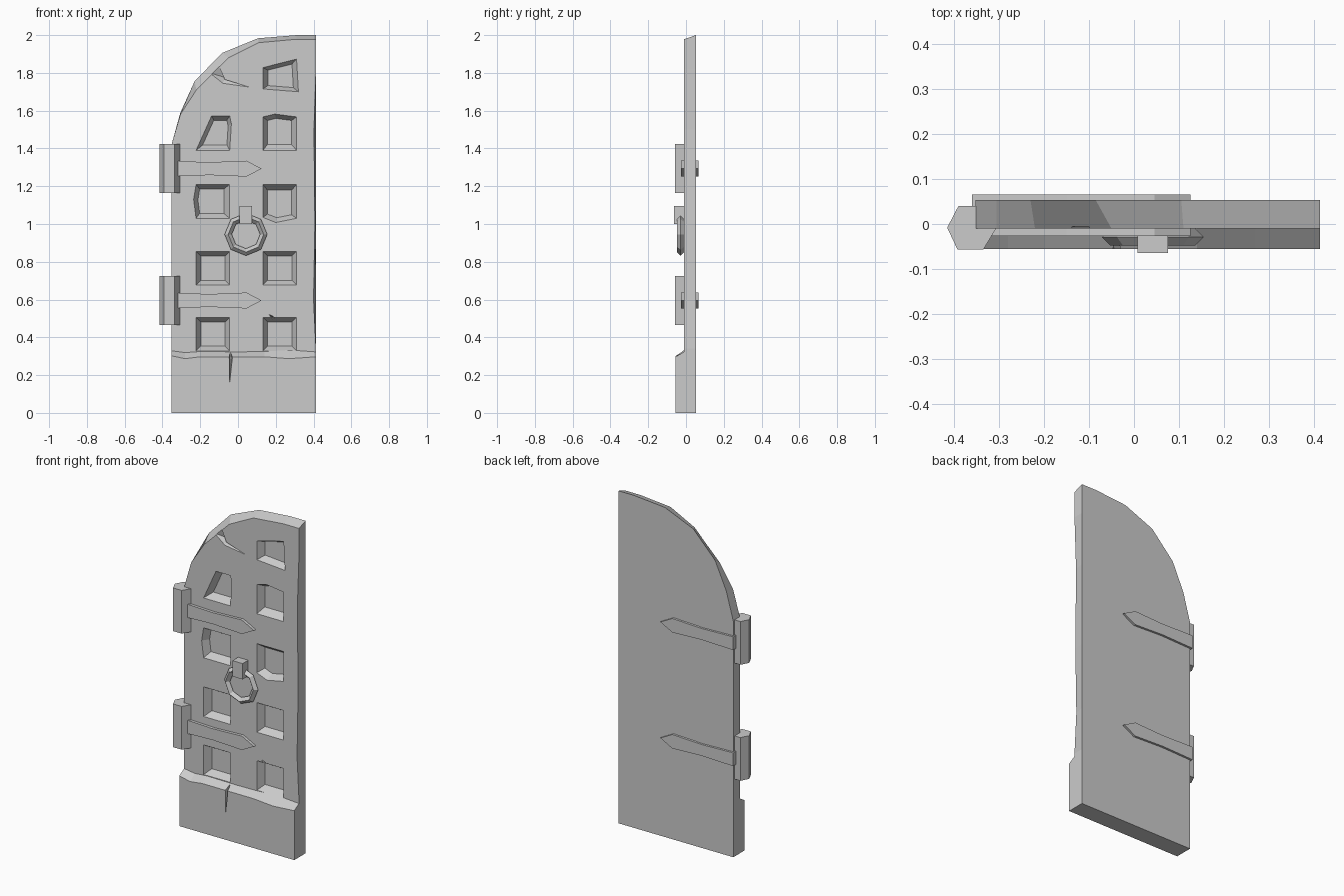
import bpy, bmesh, math
from mathutils import Vector

cube = bpy.data.objects.get("Cube")
if cube:
    bpy.data.objects.remove(cube)

stone = bpy.data.materials.new("plain grey")
stone.use_nodes = True
GREY = (0.6, 0.6, 0.6, 1)
stone.diffuse_color = GREY
stone.node_tree.nodes["Principled BSDF"].inputs["Base Color"].default_value = GREY


def finish(bm, name):
    bmesh.ops.recalc_face_normals(bm, faces=bm.faces)
    mesh = bpy.data.meshes.new(name)
    bm.to_mesh(mesh)
    bm.free()
    mesh.materials.append(stone)
    ob = bpy.data.objects.new(name, mesh)
    bpy.context.collection.objects.link(ob)
    return ob


def loft(bm, rings):
    """Closed solid through matching outlines; each ring is (y, [(x, z), ...])."""
    loops = [[bm.verts.new((x, y, z)) for x, z in pts] for y, pts in rings]
    for a, b in zip(loops, loops[1:]):
        for i in range(len(a)):
            j = (i + 1) % len(a)
            bm.faces.new((a[i], a[j], b[j], b[i]))
    bm.faces.new(loops[0])
    bm.faces.new(loops[-1])


def solid(name, *rings):
    bm = bmesh.new()
    loft(bm, rings)
    return finish(bm, name)


def shrink(pts, factor):
    c = sum((Vector(p) for p in pts), Vector((0, 0))) / len(pts)
    return [tuple(c + (Vector(p) - c) * factor) for p in pts]


def cutter(name, outlines, top, front, deep, factor):
    bm = bmesh.new()
    for pts in outlines:
        loft(bm, [(top, pts), (front, pts), (deep, shrink(pts, factor))])
    ob = finish(bm, name)
    ob.hide_render = True
    ob.hide_set(True)
    ob.display_type = 'WIRE'
    return ob


def cut(target, tool):
    mod = target.modifiers.new(tool.name, 'BOOLEAN')
    mod.operation = 'DIFFERENCE'
    mod.solver = 'EXACT'
    mod.object = tool


L, R, FACE, BACK = -0.352, 0.413, -0.01, 0.053

# Door leaf: arched slab with a worn front edge
back = [(L, 0), (L, 1.42), (-.305, 1.59), (-.23, 1.755), (-.085, 1.905), (.105, 1.983),
        (.31, 2), (R, 2), (R, 1.82), (R, 1.5), (R, 1.0), (R, .6), (R, .34), (R, 0)]
front = [(L, 0), (L, 1.42), (-.305, 1.58), (-.22, 1.71), (-.05, 1.88), (.11, 1.96),
         (.31, 1.978), (R, 1.978), (R, 1.82), (.402, 1.5), (.407, 1.0), (.4, .6), (R, .34), (R, 0)]
door = solid("door_leaf", (FACE, front), (BACK, back))

# Kick board along the bottom with an uneven sloped top
low = [(L, .302), (-.28, .287), (-.2, .297), (0, .297), (.14, .297), (.27, .287), (R, .297)]
high = [(L, .329), (-.28, .319), (-.2, .325), (0, .323), (.14, .325), (.27, .333), (R, .323)]
base = [(R, 0), (L, 0)]
kick_board = solid("kick_board", (-.055, low + base), (FACE, high + base))

# Sunken panels, some with broken outlines
def square(x, z, h=.178):
    return [(x, z), (x + .178, z), (x + .178, z + h), (x, z + h)]


XL, XR = -.222, .132
panels = [square(x, z) for x in (XL, XR) for z in (.328, .677)]
panels += [
    [(XL, 1.03), (-.044, 1.03), (-.044, 1.21), (XL, 1.21), (-.235, 1.13)],
    [(XL, 1.39), (-.044, 1.39), (-.035, 1.53), (-.044, 1.572), (-.14, 1.572)],
    [(XR, 1.035), (.2, 1.008), (.31, 1.03), (.31, 1.21), (XR, 1.21)],
    [(XR, 1.39), (.31, 1.39), (.31, 1.567), (.195, 1.582), (XR, 1.567)],
    [(XR, 1.715), (.32, 1.70), (.31, 1.873), (XR, 1.828)],
]
cut(door, cutter("panel_cutter", panels, -.03, FACE, .033, .72))

# Cracks and chips
cracks = [
    [(-.15, 1.80), (-.105, 1.845), (-.07, 1.765), (.06, 1.725), (-.08, 1.745)],
    [(.165, .52), (.185, .49), (.2, .5), (.18, .515)],
]
cut(door, cutter("crack_cutter", cracks, -.03, FACE, .015, .1))
split = [[(-.045, .15), (-.03, .29), (-.035, .36), (-.047, .36)]]
cut(kick_board, cutter("split_cutter", split, -.08, -.055, -.02, .4))

# Hinges: six-sided barrel with a pointed strap on each face
barrel = [(-.415, -.008), (-.39, .04), (-.343, .04), (-.305, -.008), (-.335, -.057), (-.392, -.057)]


def strap(x, z):
    top = [(x, .04), (-.15, .034), (.045, .042)]
    pts = top + [(.125, 0)] + [(a, -b) for a, b in reversed(top)]
    return [(a, b + z) for a, b in pts]


for label, z in (("lower", .595), ("upper", 1.293)):
    bm = bmesh.new()
    rings = [[bm.verts.new((x, y, z + dz)) for x, y in barrel] for dz in (-.13, .13)]
    for i in range(6):
        j = (i + 1) % 6
        bm.faces.new((rings[0][i], rings[0][j], rings[1][j], rings[1][i]))
    for ring in rings:
        bm.faces.new(ring)
    finish(bm, label + "_hinge_barrel")
    outer = strap(-.318, z)
    solid(label + "_front_strap", (-.027, outer), (0, outer))
    outer = strap(-.36, z)
    solid(label + "_back_strap", (.066, outer), (.035, outer))

# Pull ring and its mount
bpy.ops.mesh.primitive_torus_add(major_segments=8, minor_segments=4, major_radius=.094,
                                 minor_radius=.019, location=(.042, -.029, .945),
                                 rotation=(math.pi / 2, 0, 0))
ring = bpy.context.object
ring.name = "pull_ring"
ring.data.materials.append(stone)
for poly in ring.data.polygons:
    poly.use_smooth = False
mount = [(.008, 1.0), (.075, 1.0), (.075, 1.095), (.008, 1.095)]
solid("ring_mount", (-.064, mount), (0, mount))
